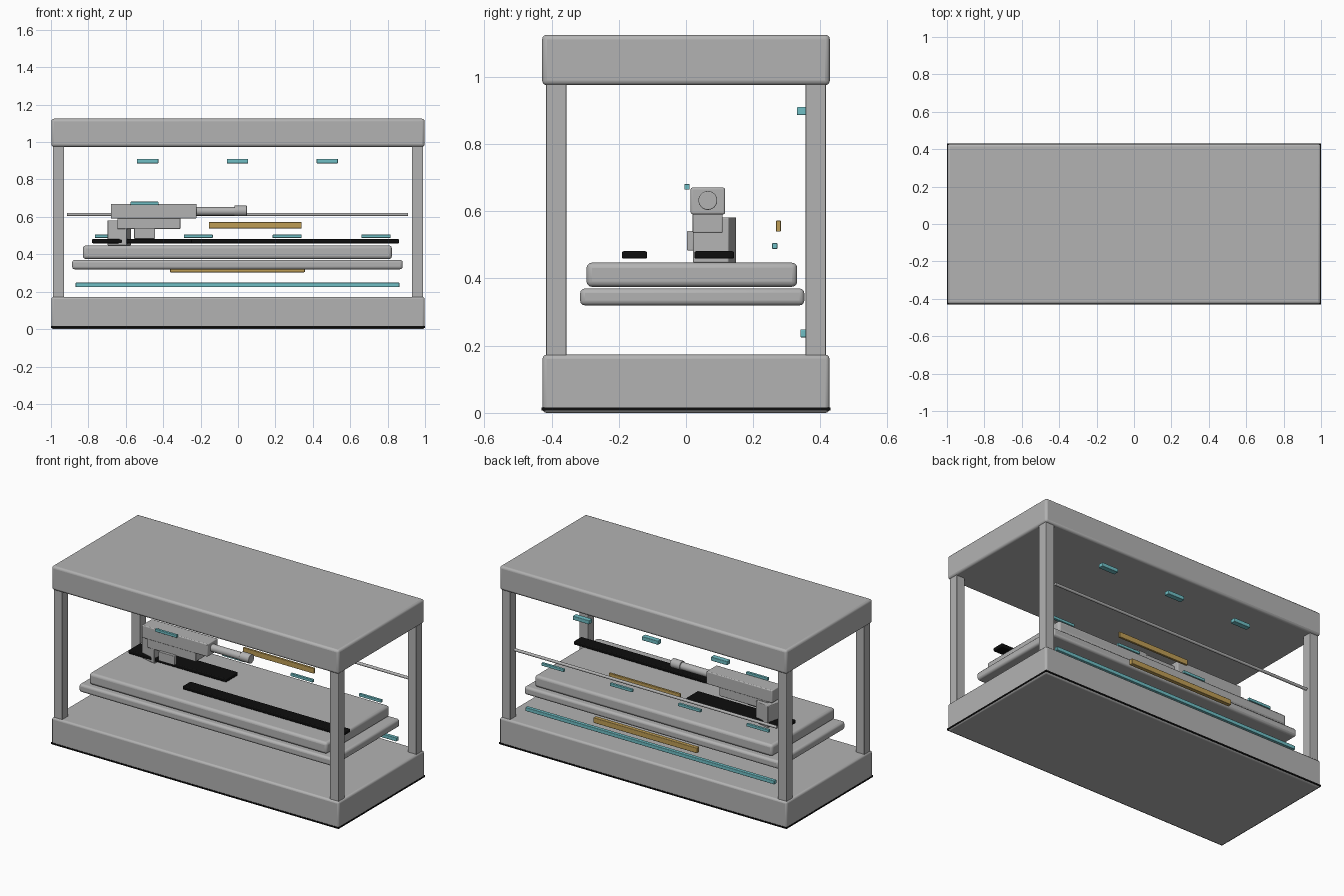
import bpy, math
from mathutils import Matrix

if "Cube" in bpy.data.objects:
    bpy.data.objects.remove(bpy.data.objects["Cube"])


def material(name, rgb):
    m = bpy.data.materials.new(name)
    m.diffuse_color = (*rgb, 1)
    m.use_nodes = True
    m.node_tree.nodes["Principled BSDF"].inputs["Base Color"].default_value = m.diffuse_color
    return m


GREY = material("grey_metal", (0.45, 0.45, 0.45))
BLACK = material("black_rubber", (0.004, 0.004, 0.004))
TEAL = material("teal_light", (0.16, 0.52, 0.56))
GOLD = material("gold_trim", (0.52, 0.34, 0.09))


def finish(ob, name, mat, bevel=0):
    ob.name = name
    ob.data.name = name
    ob.data.materials.append(mat)
    if bevel:
        b = ob.modifiers.new("soft_edges", 'BEVEL')
        b.width = bevel
        b.segments = 3
        b.limit_method = 'ANGLE'
    bpy.ops.object.shade_smooth_by_angle(angle=math.radians(32))
    return ob


def box(name, x, y, z, mat=GREY, bevel=0.0):
    """Box from three (min, max) ranges."""
    bpy.ops.mesh.primitive_cube_add(
        size=1, location=[(a + b) / 2 for a, b in (x, y, z)])
    ob = bpy.context.object
    ob.data.transform(Matrix.Diagonal((x[1] - x[0], y[1] - y[0], z[1] - z[0], 1)))
    return finish(ob, name, mat, bevel)


def rod_x(name, x, y, z, r, bevel=0.0):
    """Cylinder lying along x."""
    bpy.ops.mesh.primitive_cylinder_add(
        vertices=32, radius=r, depth=x[1] - x[0],
        location=((x[0] + x[1]) / 2, y, z), rotation=(0, math.pi / 2, 0))
    return finish(bpy.context.object, name, GREY, bevel)


# Enclosure: base, foot seal, roof and four posts
box("base", (-0.998, 0.998), (-0.427, 0.427), (0, 0.173), bevel=0.012)
box("foot_seal", (-1, 1), (-0.43, 0.43), (0.007, 0.016), BLACK)
box("roof", (-0.998, 0.998), (-0.428, 0.428), (0.975, 1.125), bevel=0.014)
for sx in (-1, 1):
    for sy in (-1, 1):
        x = sorted((sx * 0.93, sx * 0.99))
        y = sorted((sy * 0.356, sy * 0.416))
        box("post", x, y, (0.165, 0.985), bevel=0.003)

# Stacked work bed
box("lower_bed", (-0.887, 0.88), (-0.315, 0.352), (0.32, 0.37), bevel=0.014)
box("upper_bed", (-0.83, 0.823), (-0.296, 0.331), (0.375, 0.447), bevel=0.016)

# Dark tracks above the bed
box("front_track", (-0.25, 0.862), (-0.191, -0.116), (0.459, 0.481), BLACK, 0.005)
box("rear_track", (-0.78, -0.10), (0.025, 0.143), (0.459, 0.481), BLACK, 0.005)

# Rear rail
rod_x("rear_rail", (-0.915, 0.91), 0.402, 0.613, 0.009)

# Tool arm: turned pedestal, bracket, body, barrel and tip
pedestal = box("arm_pedestal", (-0.687, -0.583), (0.03, 0.14), (0.447, 0.582), bevel=0.004)
pedestal.rotation_euler.z = math.radians(-13)
box("arm_bracket", (-0.645, -0.308), (0.02, 0.109), (0.535, 0.594), bevel=0.004)
box("arm_grip", (-0.555, -0.443), (0.003, 0.023), (0.483, 0.541), bevel=0.003)
box("arm_body", (-0.68, -0.222), (0.014, 0.116), (0.591, 0.67), bevel=0.005)
rod_x("arm_barrel", (-0.23, -0.01), 0.065, 0.63, 0.023)
rod_x("arm_tip", (-0.02, 0.048), 0.065, 0.632, 0.028, 0.003)
box("arm_light", (-0.575, -0.425), (-0.005, 0.011), (0.664, 0.681), TEAL, 0.002)

# Gold trims
box("upper_trim", (-0.155, 0.34), (0.268, 0.282), (0.539, 0.572), GOLD, 0.002)
box("lower_trim", (-0.363, 0.357), (0.385, 0.41), (0.304, 0.337), GOLD, 0.003)

# Indicator lights
box("long_light", (-0.868, 0.863), (0.34, 0.363), (0.225, 0.248), TEAL, 0.003)
for i in range(4):
    x = -0.765 + i * 0.475
    box("bed_light", (x, x + 0.155), (0.256, 0.272), (0.488, 0.505), TEAL, 0.002)
for x in (-0.483, -0.003, 0.477):
    box("upper_light", (x - 0.057, x + 0.057), (0.33, 0.363), (0.886, 0.91), TEAL, 0.003)
